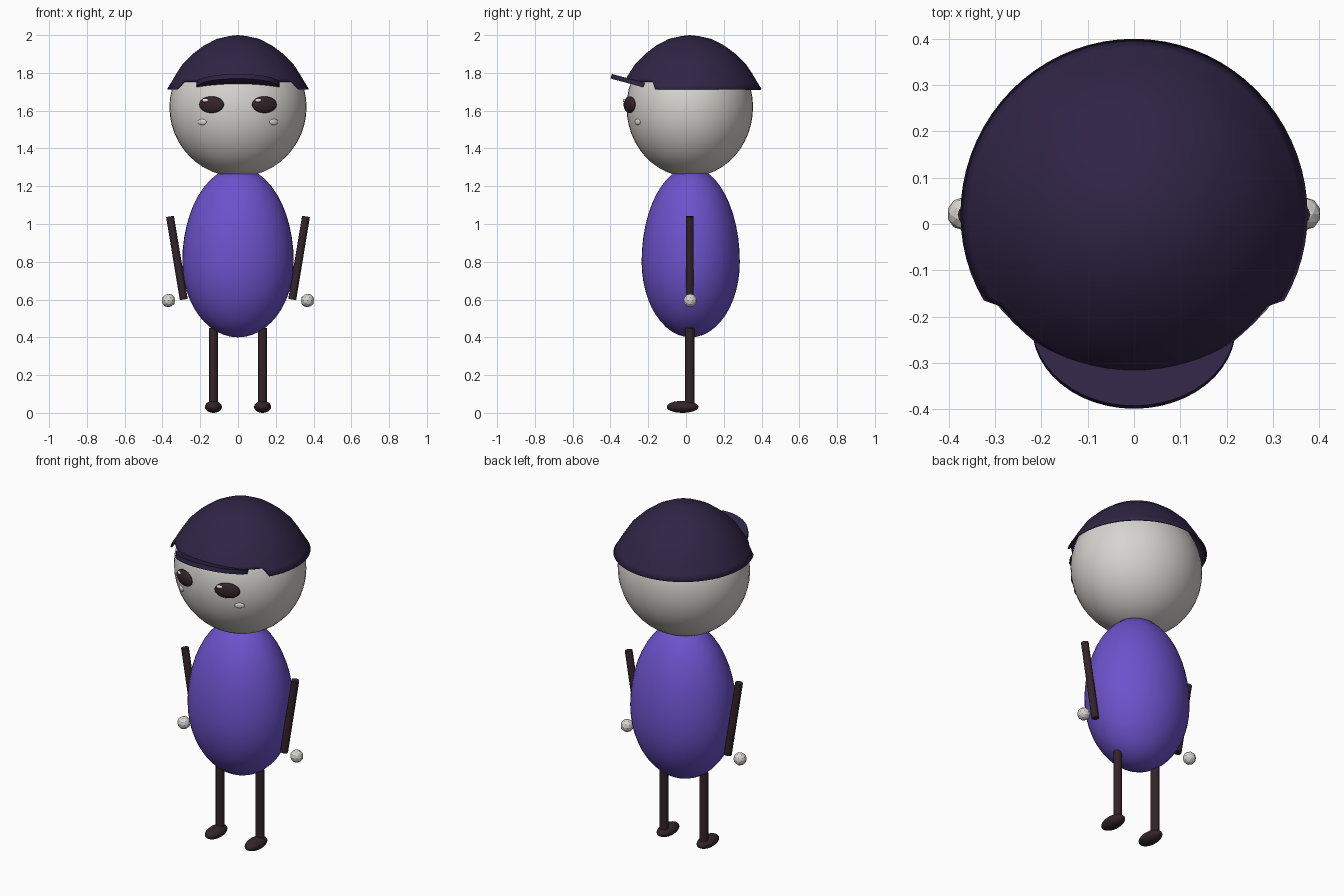
import bpy, bmesh
from math import sin, cos, pi, radians
from mathutils import Matrix, Vector

cube = bpy.data.objects.get("Cube")
if cube:
    bpy.data.objects.remove(cube, do_unlink=True)


def material(name, rgb):
    m = bpy.data.materials.new(name)
    m.use_nodes = True
    m.diffuse_color = (*rgb, 1)
    m.node_tree.nodes["Principled BSDF"].inputs["Base Color"].default_value = (*rgb, 1)
    return m


skin = material("pale skin", (0.68, 0.66, 0.63))
purple = material("purple", (0.15, 0.085, 0.6))
navy = material("dark indigo", (0.029, 0.018, 0.06))
brown = material("dark brown", (0.033, 0.018, 0.023))
white = material("white", (0.85, 0.85, 0.85))


def finish(name, bm, mat, smooth=True):
    mesh = bpy.data.meshes.new(name)
    bmesh.ops.recalc_face_normals(bm, faces=bm.faces)
    for f in bm.faces:
        f.smooth = smooth
    bm.to_mesh(mesh)
    bm.free()
    mesh.materials.append(mat)
    obj = bpy.data.objects.new(name, mesh)
    bpy.context.collection.objects.link(obj)
    return obj


def ellipsoid(name, mat, loc, size, turn=0, upper=None, segs=48):
    """Ellipsoid with half sizes; upper gives another half height above the middle."""
    bm = bmesh.new()
    bmesh.ops.create_uvsphere(bm, u_segments=segs, v_segments=segs // 2, radius=1)
    for v in bm.verts:
        h = upper if upper and v.co.z > 0 else size[2]
        v.co = Vector((v.co.x * size[0], v.co.y * size[1], v.co.z * h))
    bm.transform(Matrix.Translation(loc) @ Matrix.Rotation(turn, 4, 'Z'))
    return finish(name, bm, mat)


def rod(name, mat, a, b, radius):
    """Straight faceted rod between two points."""
    a, b = Vector(a), Vector(b)
    bm = bmesh.new()
    bmesh.ops.create_cone(bm, cap_ends=True, segments=12, radius1=radius,
                          radius2=radius, depth=(b - a).length)
    turn = (b - a).to_track_quat('Z', 'Y').to_matrix().to_4x4()
    bm.transform(Matrix.Translation((a + b) / 2) @ turn)
    return finish(name, bm, mat, smooth=False)


# Body and head
ellipsoid("body", purple, (0, 0.025, 0.8), (0.295, 0.26, 0.4), upper=0.5)
ellipsoid("head", skin, (0, 0.02, 1.62), (0.363, 0.335, 0.37), upper=0.355)

# Cap crown: dome of rings whose rim is raised over the face
rings = [(0.12, 1.995), (0.3, 1.98), (0.48, 1.945), (0.64, 1.9),
         (0.78, 1.848), (0.88, 1.79), (0.95, 1.745), (1, 1.715)]
raised = rings[:-2] + [(0.91, 1.772), (0.935, 1.757)]
SEGS = 72
bm = bmesh.new()
top = bm.verts.new((0, 0.02, 2))
columns = []
for i in range(SEGS):
    a = 2 * pi * i / SEGS
    depth = 0.38 if sin(a) > 0 else 0.37
    profile = raised if sin(a) < -0.51 else rings
    columns.append([bm.verts.new((0.375 * r * cos(a), 0.02 + depth * r * sin(a), z))
                    for r, z in profile])
for i, col in enumerate(columns):
    nxt = columns[(i + 1) % SEGS]
    bm.faces.new((top, col[0], nxt[0]))
    for k in range(len(rings) - 1):
        bm.faces.new((col[k], col[k + 1], nxt[k + 1], nxt[k]))
crown = finish("cap_crown", bm, navy)
shell = crown.modifiers.new("thickness", 'SOLIDIFY')
shell.thickness = 0.008
shell.offset = -1

# Cap visor: tilted oval disc
bm = bmesh.new()
bmesh.ops.create_cone(bm, cap_ends=True, segments=48, radius1=1, radius2=1, depth=1)
bm.transform(Matrix.Translation((0, -0.22, 1.735)) @ Matrix.Rotation(radians(-15), 4, 'X')
             @ Matrix.Diagonal((0.22, 0.182, 0.025, 1)))
finish("cap_visor", bm, navy, smooth=False)

# Paired parts
for side, s in (("left", 1), ("right", -1)):
    tilt = radians(21) * s
    ellipsoid(side + "_eye", brown, (0.14 * s, -0.299, 1.632),
              (0.07, 0.02, 0.044), tilt, segs=32)
    ellipsoid(side + "_eye_glint", white, (0.14 * s - 0.032, -0.312 - 0.012 * s, 1.654),
              (0.019, 0.007, 0.009), tilt, segs=16)
    ellipsoid(side + "_cheek", skin, (0.19 * s, -0.256, 1.54),
              (0.027, 0.008, 0.016), radians(32) * s, segs=24)
    rod(side + "_arm", brown, (0.36 * s, 0.02, 1.04), (0.287 * s, 0.02, 0.6), 0.021)
    rod(side + "_leg", brown, (0.13 * s, 0.02, 0.45), (0.13 * s, 0.02, 0.04), 0.024)
    ellipsoid(side + "_foot", brown, (0.13 * s, -0.018, 0.032),
              (0.045, 0.084, 0.032), segs=24)
    bm = bmesh.new()
    bmesh.ops.create_icosphere(bm, subdivisions=2, radius=0.036)
    bm.transform(Matrix.Translation((0.368 * s, 0.022, 0.595)))
    finish(side + "_hand", bm, skin, smooth=False)
